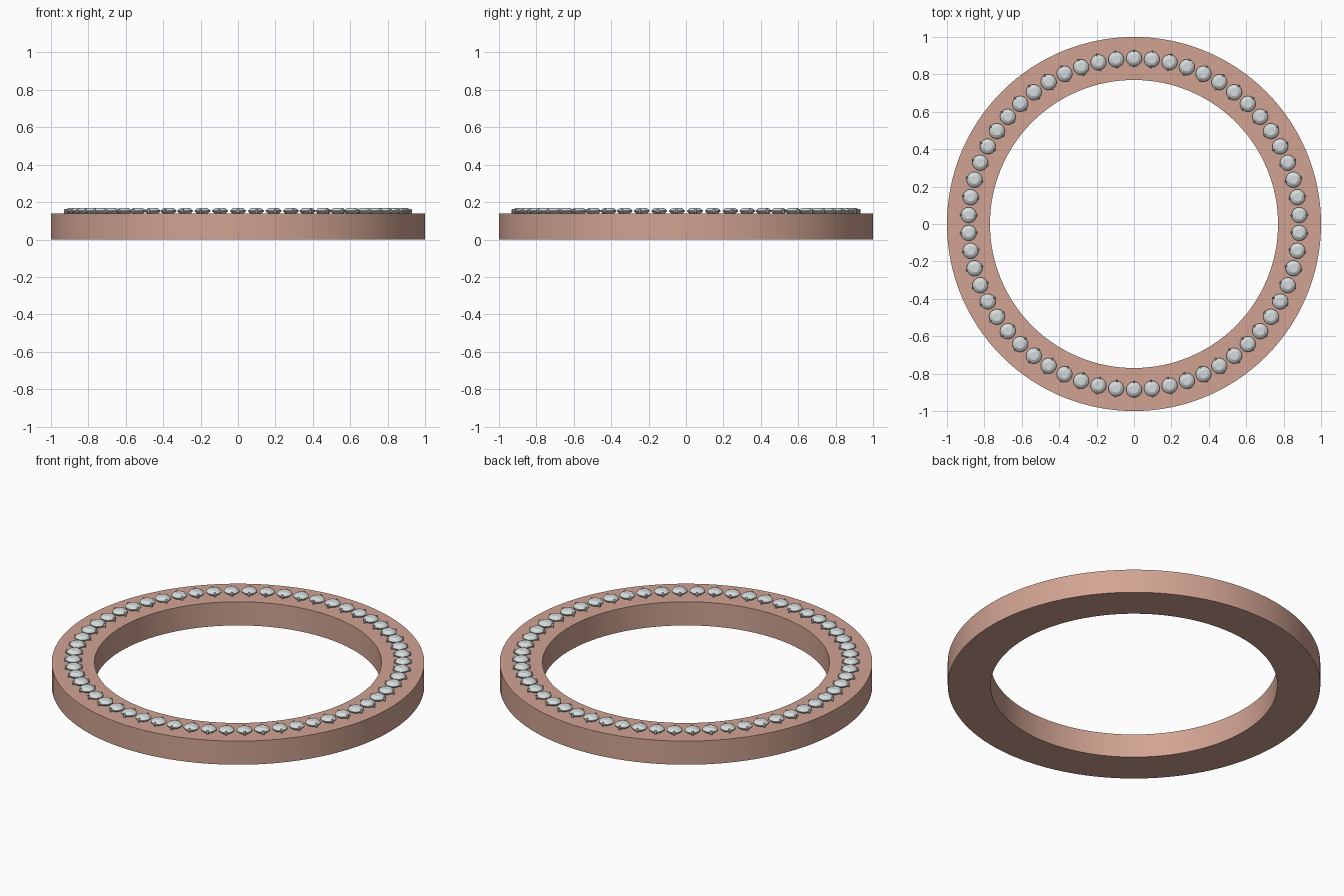
import bpy
import bmesh
from math import cos, sin, tau, radians

STONES = 58
STONE_RING = 0.885
TOP = 0.14

cube = bpy.data.objects.get("Cube")
if cube:
    bpy.data.objects.remove(cube, do_unlink=True)


def material(name, colour):
    mat = bpy.data.materials.new(name)
    mat.use_nodes = True
    mat.diffuse_color = (*colour, 1)
    mat.node_tree.nodes["Principled BSDF"].inputs["Base Color"].default_value = (*colour, 1)
    return mat


def lathe(bm, profile, sides, centre=(0, 0), closed=False):
    """Turn a (radius, height) profile around a vertical axis."""
    rings = [[bm.verts.new((centre[0] + r * cos(tau * i / sides),
                            centre[1] + r * sin(tau * i / sides), z))
              for i in range(sides)] for r, z in profile]
    pairs = list(zip(rings, rings[1:]))
    if closed:
        pairs.append((rings[-1], rings[0]))
    for low, high in pairs:
        for i in range(sides):
            j = (i + 1) % sides
            bm.faces.new((low[i], low[j], high[j], high[i]))
    if not closed:
        bm.faces.new(rings[0][::-1])
        bm.faces.new(rings[-1])


def finish(bm, name, mat, angle):
    bmesh.ops.recalc_face_normals(bm, faces=bm.faces)
    mesh = bpy.data.meshes.new(name)
    bm.to_mesh(mesh)
    bm.free()
    mesh.materials.append(mat)
    obj = bpy.data.objects.new(name, mesh)
    bpy.context.collection.objects.link(obj)
    bpy.ops.object.select_all(action="DESELECT")
    obj.select_set(True)
    bpy.context.view_layer.objects.active = obj
    bpy.ops.object.shade_smooth_by_angle(angle=radians(angle))
    return obj


rose_metal = material("rose metal", (0.64, 0.37, 0.29))
stone_white = material("pale stone", (0.66, 0.70, 0.71))
prong_grey = material("prong grey", (0.50, 0.50, 0.50))

# Flat band with square edges
bm = bmesh.new()
lathe(bm, [(0.77, 0), (1, 0), (1, TOP), (0.77, TOP)], 128, closed=True)
finish(bm, "band", rose_metal, 30)

# Cut stones and the pair of prongs holding each one
stones, prongs = bmesh.new(), bmesh.new()
cut = [(0.024, TOP - 0.005), (0.042, 0.150), (0.042, 0.154), (0.034, 0.163), (0.022, 0.169)]
prong = [(0.006, TOP - 0.005), (0.006, 0.160), (0.004, 0.163)]
for n in range(STONES):
    a = tau * (n + 0.5) / STONES
    direction = (cos(a), sin(a))
    lathe(stones, cut, 20, [STONE_RING * d for d in direction])
    for offset in (-0.041, 0.041):
        lathe(prongs, prong, 8, [(STONE_RING + offset) * d for d in direction])
finish(stones, "stones", stone_white, 25)
finish(prongs, "prongs", prong_grey, 40)
